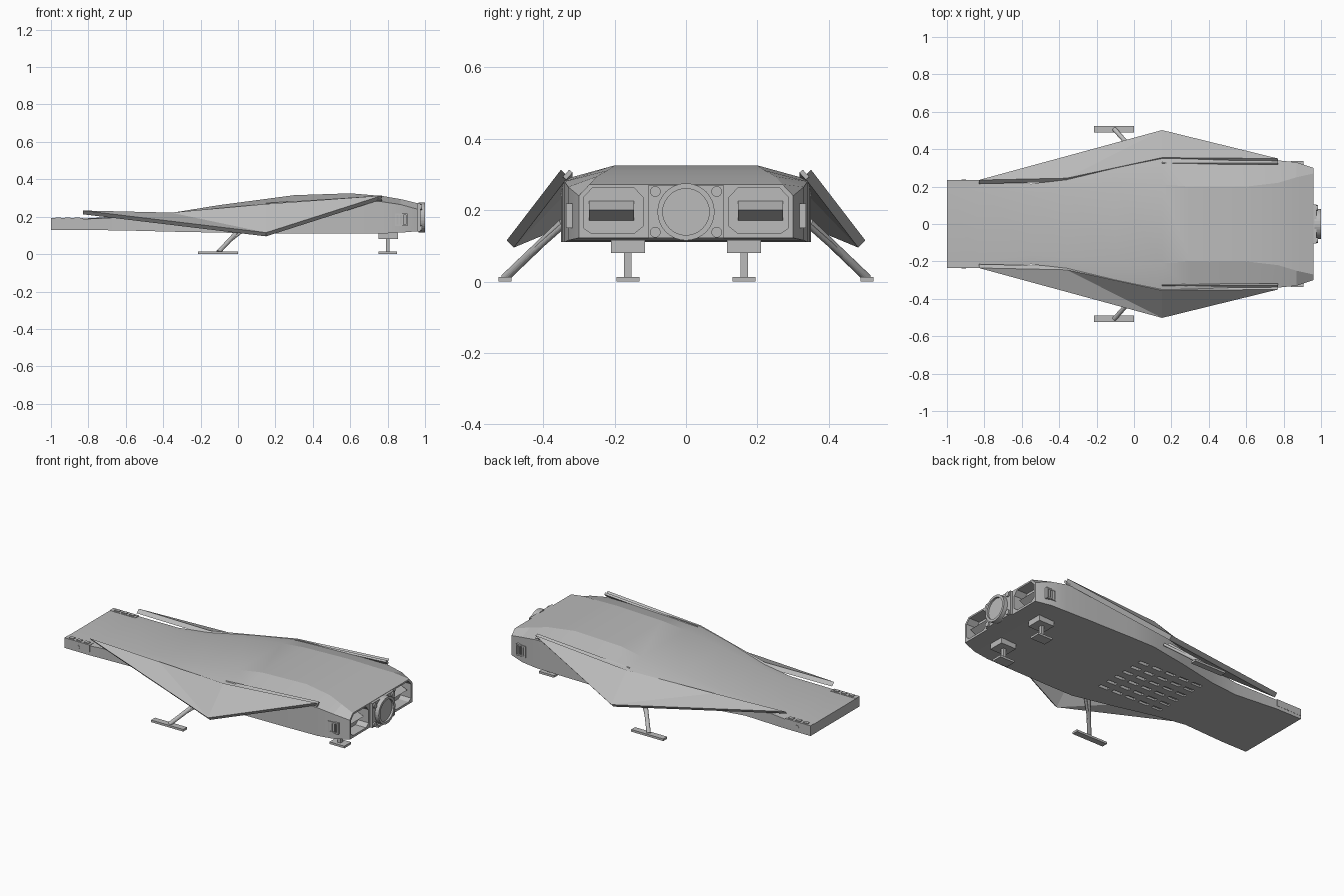
import bpy
import bmesh
from math import pi, radians
from mathutils import Vector, Matrix

cube = bpy.data.objects.get("Cube")
if cube:
    bpy.data.objects.remove(cube, do_unlink=True)

grey = bpy.data.materials.new("plain grey")
grey.use_nodes = True
grey.diffuse_color = (0.5, 0.5, 0.5, 1)
grey.node_tree.nodes["Principled BSDF"].inputs["Base Color"].default_value = grey.diffuse_color


def finish(name, bm):
    """Turn a bmesh into a named object in the scene."""
    bmesh.ops.recalc_face_normals(bm, faces=bm.faces)
    mesh = bpy.data.meshes.new(name)
    bm.to_mesh(mesh)
    bm.free()
    mesh.materials.append(grey)
    obj = bpy.data.objects.new(name, mesh)
    bpy.context.collection.objects.link(obj)
    return obj


def activate(obj):
    bpy.ops.object.select_all(action="DESELECT")
    obj.select_set(True)
    bpy.context.view_layer.objects.active = obj


def add_box(bm, low, high):
    low, high = Vector(low), Vector(high)
    place = Matrix.Translation((low + high) / 2) @ Matrix.Diagonal((*(high - low), 1))
    bmesh.ops.create_cube(bm, size=1, matrix=place)


def add_rod(bm, start, end, radius, sides=16):
    start, end = Vector(start), Vector(end)
    axis = end - start
    turn = axis.to_track_quat("Z", "Y").to_matrix().to_4x4()
    bmesh.ops.create_cone(bm, cap_ends=True, segments=sides, radius1=radius, radius2=radius,
                          depth=axis.length, matrix=Matrix.Translation((start + end) / 2) @ turn)


def add_loft(bm, rings):
    """Skin matching rings of points and close both ends."""
    rings = [[bm.verts.new(p) for p in ring] for ring in rings]
    count = len(rings[0])
    for a, b in zip(rings, rings[1:]):
        for i in range(count):
            j = (i + 1) % count
            bm.faces.new((a[i], a[j], b[j], b[i]))
    bm.faces.new(rings[0])
    bm.faces.new(rings[-1])


def mirrored(points, side):
    return [(x, y * side, z) for x, y, z in points]


def box(name, low, high):
    bm = bmesh.new()
    add_box(bm, low, high)
    return finish(name, bm)


# Hull: x, half width, bottom, wall top, roof half width, roof height
stations = [
    (-1.0, .235, .13, .187, .20, .19),
    (-.83, .235, .13, .187, .20, .19),
    (-.55, .215, .125, .20, .16, .207),
    (-.36, .24, .12, .213, .18, .22),
    (-.1, .30, .115, .243, .2, .262),
    (.15, .35, .11, .265, .21, .295),
    (.3, .35, .11, .272, .2, .315),
    (.6, .345, .11, .285, .2, .325),
    (.77, .34, .11, .28, .22, .311),
    (.87, .33, .115, .265, .25, .294),
    (.96, .30, .122, .24, .27, .272),
]
rings = []
for x, w, low, wall, roof, top in stations:
    half = [(x, w, low), (x, w, wall), (x, roof, top)]
    rings.append(half + mirrored(half, -1)[::-1])
bm = bmesh.new()
add_loft(bm, rings)
hull = finish("hull", bm)

# Recesses in the hull: belly slots and eight-sided exhaust openings
bm = bmesh.new()
for row in range(6):
    for col in range(5):
        x, y = -.34 + col * .095, -.17 + row * .068
        add_box(bm, (x, y - .011, .05), (x + .065, y + .011, .13))
for side in (-1, 1):
    profile = [(.145, .135), (.265, .135), (.287, .15), (.287, .235),
               (.262, .262), (.145, .262), (.12, .235), (.12, .155)]
    add_loft(bm, [mirrored([(x, y, z) for y, z in profile], side) for x in (.89, 1.1)])
cutter = finish("recess_cutter", bm)
cutter.hide_render = True
activate(hull)
cut = hull.modifiers.new("recesses", "BOOLEAN")
cut.object = cutter
cut.solver = "EXACT"
bpy.ops.object.modifier_apply(modifier=cut.name)
bpy.data.objects.remove(cutter, do_unlink=True)
bpy.ops.object.shade_smooth_by_angle(angle=radians(14))

# Engine mount with corner bolts, ring and recessed disc
box("engine_mount", (.94, -.105, .122), (.975, .105, .27))
bm = bmesh.new()
for y in (-.086, .086):
    for z in (.138, .252):
        add_rod(bm, (.96, y, z), (.984, y, z), .015)
finish("engine_bolts", bm)
bm = bmesh.new()
add_rod(bm, (.96, 0, .195), (.988, 0, .195), .07, 32)
finish("engine_disc", bm)
bm = bmesh.new()
circle = [(Matrix.Rotation(i * pi / 16, 3, "X") @ Vector((0, 0, 1))) for i in range(32)]
loops = []
for x, r in ((.965, .08), (1.0, .08), (1.0, .065), (.965, .065)):
    loops.append([bm.verts.new((x, p.y * r, .195 + p.z * r)) for p in circle])
for a, b in zip(loops, loops[1:] + loops[:1]):
    for i in range(32):
        j = (i + 1) % 32
        bm.faces.new((a[i], a[j], b[j], b[i]))
finish("engine_ring", bm)

for side, label in ((1, "left"), (-1, "right")):
    # Exhaust wedge inside each opening
    bm = bmesh.new()
    wedge = [(.88, .165), (.945, .2), (.88, .23)]
    add_loft(bm, [[(x, y * side, z) for x, z in wedge] for y in (.145, .272)])
    finish(label + "_exhaust_wedge", bm)

    # Folded wing with its tip hanging beside the hull
    bm = bmesh.new()
    corners = [(-.83, .235, .233), (-.36, .245, .222), (.15, .355, .268),
               (.77, .35, .313), (.15, .502, .115)]
    front, bend, root, back, tip = [bm.verts.new(p) for p in mirrored(corners, side)]
    for a, b in ((front, bend), (bend, root), (root, back)):
        bm.faces.new((a, b, tip))
    bmesh.ops.recalc_face_normals(bm, faces=bm.faces)
    if sum(f.normal.z for f in bm.faces) < 0:
        bmesh.ops.reverse_faces(bm, faces=bm.faces)
    under = [bm.verts.new(v.co - Vector((0, side * .02, .02))) for v in (front, bend, root, back, tip)]
    f2, b2, r2, k2, t2 = under
    for a, b in ((f2, b2), (b2, r2), (r2, k2)):
        bm.faces.new((a, b, t2))
    rim = [(front, f2), (bend, b2), (root, r2), (back, k2), (tip, t2)]
    for (a, c), (b, d) in zip(rim, rim[1:] + rim[:1]):
        bm.faces.new((a, b, d, c))
    finish(label + "_wing", bm)

    # Hinge strip along the rear wing root
    bm = bmesh.new()
    section = [(.335, 0), (.345, .008), (.327, .028), (.317, .02)]
    ends = ((.15, .245), (.77, .285))
    add_loft(bm, [mirrored([(x, y, z + dz) for y, dz in section], side) for x, z in ends])
    finish(label + "_hinge_strip", bm)

    # Side vent: frame bars and upright slats
    bm = bmesh.new()
    inner, outer = .31 * side, .336 * side
    for z in (.15, .21):
        add_box(bm, (.84, inner, z), (.905, outer, z + .008))
    for i in range(4):
        x = .84 + i * .019
        add_box(bm, (x, inner, .15), (x + .008, outer, .218))
    finish(label + "_side_vent", bm)

    # Nose rail with three raised pads and a side button
    bm = bmesh.new()
    add_box(bm, (-1, .2 * side, .15), (-.83, .236 * side, .192))
    for x in (-.975, -.925, -.875):
        add_box(bm, (x, .207 * side, .19), (x + .03, .228 * side, .197))
    add_rod(bm, (-.91, .23 * side, .16), (-.91, .238 * side, .16), .012)
    finish(label + "_nose_rail", bm)

    # Front landing gear: splayed struts on a long skid
    bm = bmesh.new()
    add_rod(bm, (-.105, .507 * side, .01), (.04, .345 * side, .165), .012)
    add_rod(bm, (-.06, .455 * side, .058), (.07, .34 * side, .16), .008)
    finish(label + "_front_strut", bm)
    box(label + "_front_skid", (-.215, .488 * side, 0), (0, .525 * side, .013))

    # Rear landing gear: housing, post and foot
    box(label + "_rear_housing", (.75, .115 * side, .08), (.855, .21 * side, .13))
    box(label + "_rear_post", (.79, .152 * side, .01), (.81, .174 * side, .09))
    box(label + "_rear_foot", (.75, .13 * side, 0), (.85, .195 * side, .013))
